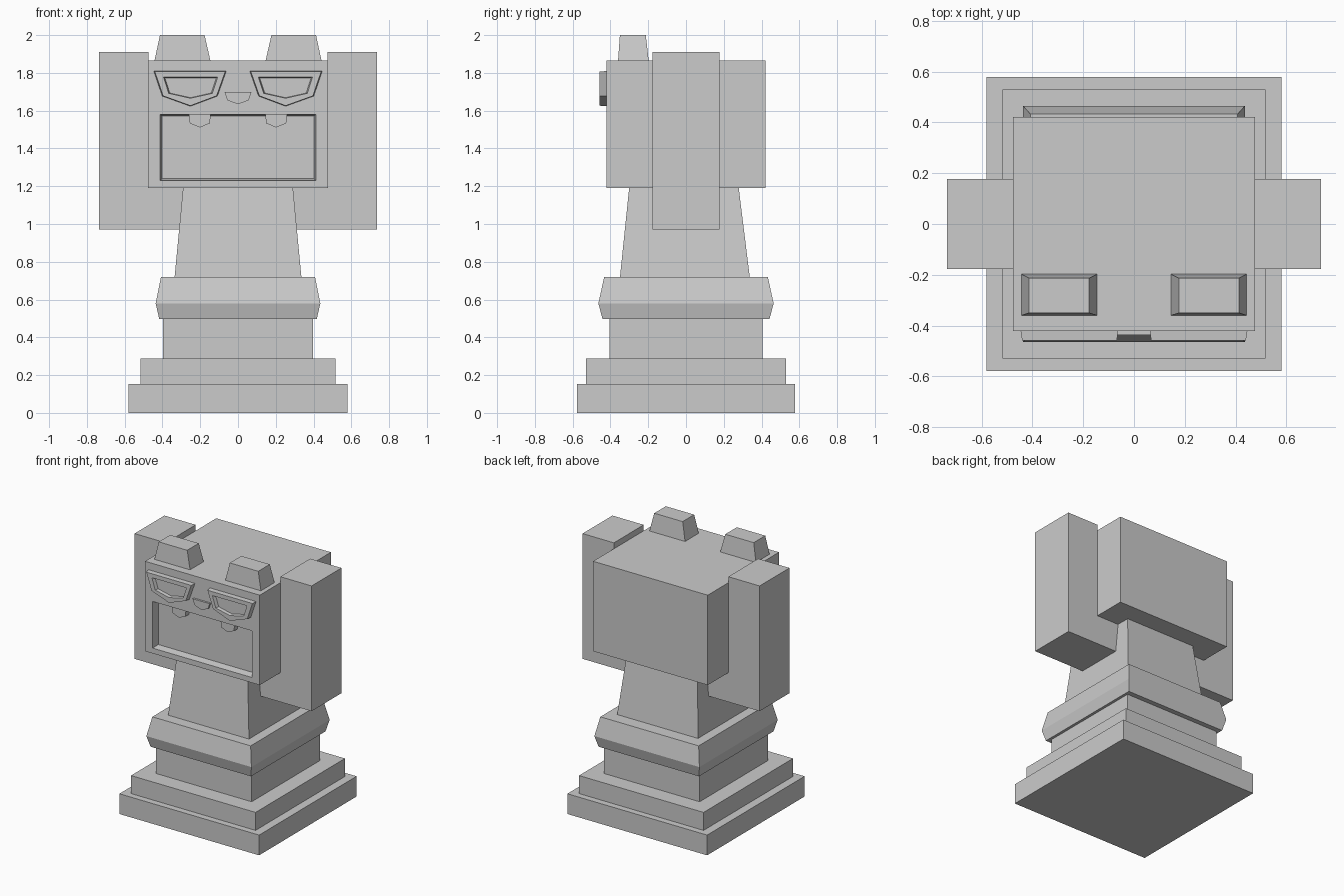
import bpy
import bmesh

if "Cube" in bpy.data.objects:
    bpy.data.objects.remove(bpy.data.objects["Cube"])


def loft(name, rings):
    """Skin a list of equal-length point rings and cap both ends."""
    bm = bmesh.new()
    loops = [[bm.verts.new(p) for p in ring] for ring in rings]
    n = len(loops[0])
    for a, b in zip(loops, loops[1:]):
        for i in range(n):
            j = (i + 1) % n
            bm.faces.new((a[i], a[j], b[j], b[i]))
    bm.faces.new(loops[0])
    bm.faces.new(loops[-1])
    bmesh.ops.recalc_face_normals(bm, faces=bm.faces)
    mesh = bpy.data.meshes.new(name)
    bm.to_mesh(mesh)
    bm.free()
    obj = bpy.data.objects.new(name, mesh)
    bpy.context.collection.objects.link(obj)
    return obj


def level(x0, x1, y0, y1, z):
    """Horizontal rectangle."""
    return [(x0, y0, z), (x1, y0, z), (x1, y1, z), (x0, y1, z)]


def stack(name, levels):
    """Centred block from (half width, half depth, height) levels."""
    return loft(name, [level(-x, x, -y, y, z) for x, y, z in levels])


def upright(profile, y):
    """Profile in the x-z plane placed at depth y."""
    return [(x, y, z) for x, z in profile]


def rect(x, z0, z1):
    return [(-x, z0), (x, z0), (x, z1), (-x, z1)]


def shrink(profile, f):
    cx = (min(p[0] for p in profile) + max(p[0] for p in profile)) / 2
    cz = sum(p[1] for p in profile) / len(profile)
    return [(cx + (x - cx) * f, cz + (z - cz) * f) for x, z in profile]


def mirror_pair(name, make):
    """Build a part on both sides of x = 0."""
    for side, s in (("right", 1), ("left", -1)):
        make(f"{name}_{side}", s)


def flip(profile, s):
    return [(s * x, z) for x, z in profile]


# Stepped base, plinth and collar
stack("base", [(0.58, 0.578, 0), (0.58, 0.578, 0.152)])
stack("base_step", [(0.517, 0.53, 0.15), (0.517, 0.53, 0.287)])
stack("plinth", [(0.397, 0.405, 0.285), (0.397, 0.405, 0.5)])
stack("collar", [(0.417, 0.442, 0.497), (0.436, 0.464, 0.58), (0.408, 0.433, 0.72)])

# Tapered neck
loft("neck", [level(-0.336, 0.336, -0.35, 0.338, 0.715),
              level(-0.29, 0.29, -0.30, 0.278, 1.2)])

# Head with recessed mouth
HEAD = rect(0.476, 1.19, 1.865)
FACE = -0.422
loft("head", [upright(HEAD, 0.422), upright(HEAD, FACE),
              upright(rect(0.413, 1.23, 1.58), FACE),
              upright(rect(0.403, 1.24, 1.572), -0.37)])

# Side arms, each hooking under the head to the neck
ARM = [(0.25, 0.97), (0.735, 0.97), (0.735, 1.91), (0.475, 1.91), (0.475, 1.19), (0.25, 1.19)]
mirror_pair("arm", lambda n, s: loft(
    n, [upright(flip(ARM, s), -0.177), upright(flip(ARM, s), 0.177)]))

# Tapered ears
mirror_pair("ear", lambda n, s: loft(
    n, [level(s * 0.145, s * 0.443, -0.36, -0.197, 1.86),
        level(s * 0.177, s * 0.413, -0.35, -0.213, 2.0)]))

# Eyes: raised frames with a sunken centre
EYE = [(0.061, 1.81), (0.447, 1.81), (0.402, 1.677), (0.252, 1.623), (0.108, 1.677)]
PUPIL = [(0.108, 1.777), (0.394, 1.777), (0.367, 1.692), (0.252, 1.666), (0.136, 1.692)]
mirror_pair("eye", lambda n, s: loft(
    n, [upright(flip(EYE, s), -0.415),
        upright(flip(shrink(EYE, 0.965), s), -0.458),
        upright(flip(PUPIL, s), -0.458),
        upright(flip(shrink(PUPIL, 0.95), s), -0.432)]))

# Nose
NOSE = [(-0.071, 1.698), (0.071, 1.698), (0.056, 1.655), (0, 1.634), (-0.056, 1.655)]
loft("nose", [upright(NOSE, -0.415), upright(NOSE, -0.437)])

# Teeth hanging from the top of the mouth
TOOTH = [(0.144, 1.585), (0.26, 1.585), (0.255, 1.533), (0.202, 1.511), (0.149, 1.533)]
mirror_pair("tooth", lambda n, s: loft(
    n, [upright(flip(TOOTH, s), -0.365), upright(flip(TOOTH, s), -0.412)]))
